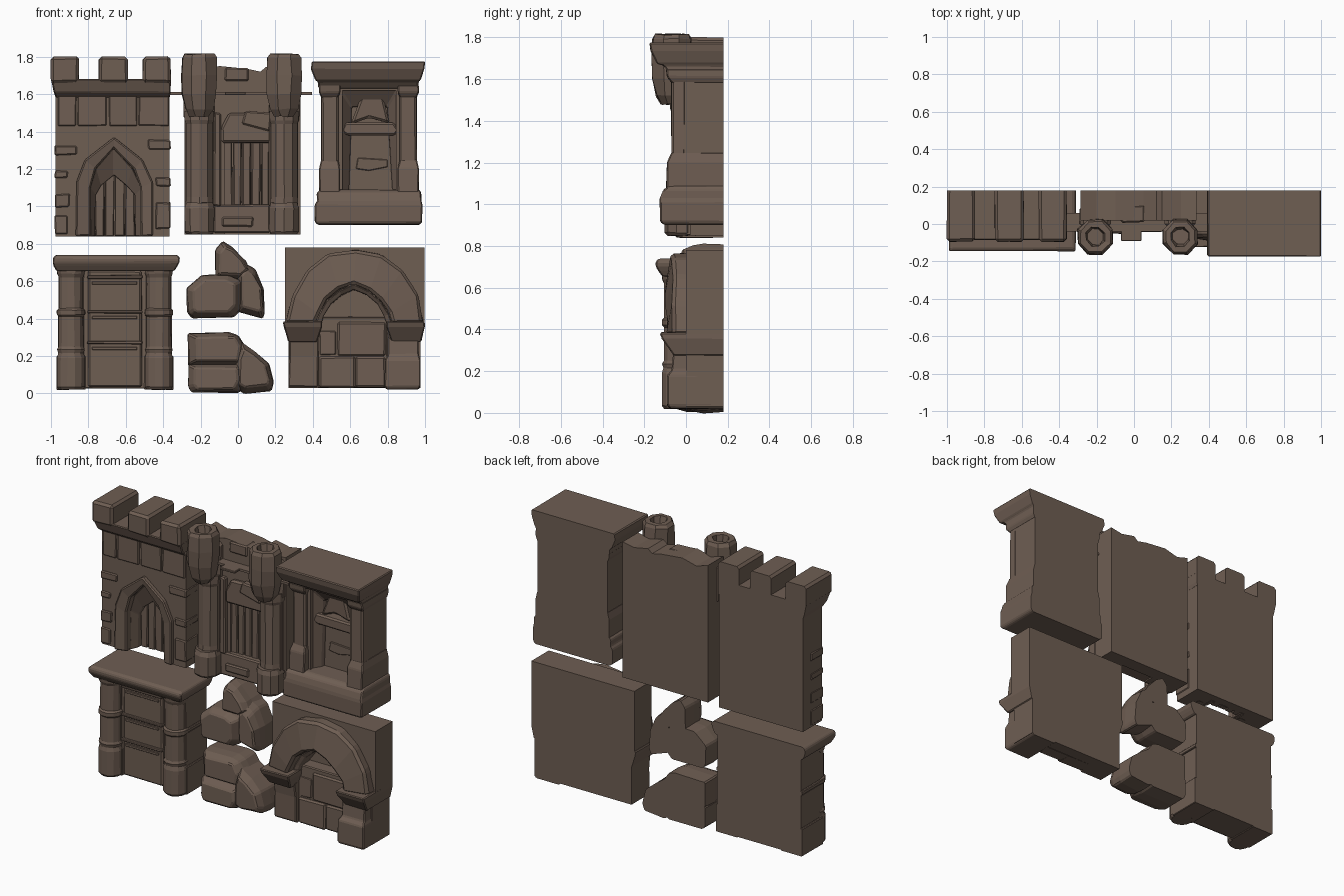
import bpy, bmesh, math, random
from mathutils import Vector

random.seed(4)
BACK = 0.18
stone_mat = bpy.data.materials.new("brown_stone")
stone_mat.diffuse_color = (0.158, 0.112, 0.086, 1)


def loft(name, loops, bevel=0.0, jitter=0.0, caps=True):
    """Skin a solid through equal-length loops; front edges chipped, back stays flat."""
    bm = bmesh.new()
    rows = [[bm.verts.new(p) for p in lp] for lp in loops]
    for a, b in zip(rows, rows[1:]):
        for i in range(len(a)):
            j = (i + 1) % len(a)
            bm.faces.new((a[i], a[j], b[j], b[i]))
    if caps:
        bm.faces.new(rows[0])
        bm.faces.new(rows[-1])
    bmesh.ops.recalc_face_normals(bm, faces=bm.faces)
    for v in bm.verts:
        if jitter and v.co.y < BACK - 0.01:
            v.co += Vector([random.uniform(-jitter, jitter) for _ in range(3)])
    if bevel:
        es = [e for e in bm.edges if min(v.co.y for v in e.verts) < BACK - 0.01
              and e.calc_face_angle(0) > 0.35]
        bmesh.ops.bevel(bm, geom=es, offset=bevel, segments=1, affect='EDGES', clamp_overlap=True)
    me = bpy.data.meshes.new(name)
    bm.to_mesh(me)
    bm.free()
    me.materials.append(stone_mat)
    ob = bpy.data.objects.new(name, me)
    bpy.context.collection.objects.link(ob)
    return ob


def prism(name, pts, y0, y1=BACK, bevel=0.0, jitter=0.0):
    """Front-view outline (x, z) extruded in depth."""
    return loft(name, [[(x, y, z) for x, z in pts] for y in (y0, y1)], bevel, jitter)


def box(name, x0, x1, z0, z1, y0, y1=BACK, bevel=0.008, jitter=0.003):
    return prism(name, [(x0, z0), (x1, z0), (x1, z1), (x0, z1)], y0, y1, bevel, jitter)


def tiers(name, levels, bevel=0.006, jitter=0.002):
    """Stack of rectangles (z, x0, x1, front y) sharing the flat back."""
    return loft(name, [[(a, BACK, z), (a, y, z), (b, y, z), (b, BACK, z)]
                       for z, a, b, y in levels], bevel, jitter)


def turned(name, cx, cy, prof, n=10, jitter=0.0):
    return loft(name, [[(cx + r * math.cos((k + .5) * math.tau / n),
                         cy + r * math.sin((k + .5) * math.tau / n), z)
                        for k in range(n)] for z, r in prof], 0, jitter)


def arch(name, outer, inner, yo, yi, yb, bevel=0.008, jitter=0.003):
    """Band swept between an outer and an inner outline."""
    return loft(name, [[(o[0], yb, o[1]), (o[0], yo, o[1]), (i[0], yi, i[1]), (i[0], yb, i[1])]
                       for o, i in zip(outer, inner)], bevel, jitter)


def rock(name, pts, front):
    cx = sum(p[0] for p in pts) / len(pts)
    cz = sum(p[1] for p in pts) / len(pts)
    loft(name, [[(cx + (x - cx) * s, y, cz + (z - cz) * s) for x, z in pts]
                for s, y in ((0.97, BACK), (1, 0.08), (0.96, front + 0.05), (0.74, front))], 0.008, 0.005)


# ---- gatehouse wall with pointed doorway (upper left) ----
out = [(-.866, .84), (-.866, 1.13), (-.82, 1.25), (-.665, 1.37), (-.51, 1.25), (-.455, 1.13), (-.455, .84)]
inn = [(-.79, .84), (-.79, 1.10), (-.76, 1.20), (-.665, 1.31), (-.56, 1.20), (-.52, 1.10), (-.52, .84)]
prism("gate_wall", [(-.975, .84)] + inn + [(-.365, .84), (-.365, 1.62), (-.975, 1.62)], -.02, .13)
box("gate_back", -.975, -.365, .84, 1.62, .12, bevel=0, jitter=0)
arch("gate_arch", out, inn, -.05, -.035, .08)
arch("gate_inner_arch", inn,
     [(-.765, .84), (-.765, 1.06), (-.73, 1.11), (-.665, 1.17), (-.60, 1.11), (-.55, 1.06), (-.55, .84)], .01, .06, .13, .004)
for k in range(4):
    box("gate_plank", -.765 + k * .054, -.715 + k * .054, .84, 1.17, .08, .13, .005)
tiers("gate_parapet", [(1.58, -.975, -.365, -.02), (1.61, -.985, -.36, -.06), (1.68, -1, -.36, -.085)])
for a, b in ((-1, -.85), (-.745, -.59), (-.51, -.36)):
    box("gate_merlon", a, b, 1.66, 1.80, -.095, bevel=.015)
for x, w in ((-.915, .10), (-.78, .15), (-.615, .15), (-.45, .16)):
    box("gate_upper_panel", x - w / 2, x + w / 2, 1.43, 1.60, -.029, .1, .005)
for x, z, w, h in ((-.945, .90, .07, .10), (-.94, 1.03, .08, .07), (-.945, 1.17, .07, .04), (-.92, 1.30, .12, .05),
                   (-.40, .95, .08, .14), (-.40, 1.13, .08, .05), (-.42, 1.33, .12, .05)):
    box("gate_brick", x - w / 2, x + w / 2, z - h / 2, z + h / 2, -.03, .1, .006)

# ---- twin tower gate with portcullis (upper middle) ----
top = [(.335, 1.74), (.25, 1.725), (.15, 1.745), (.12, 1.72), (.05, 1.735), (-.1, 1.75), (-.2, 1.725), (-.285, 1.75)]
prism("keep_wall", [(-.285, .85), (-.07, .85), (-.07, 1.36), (.17, 1.36), (.17, .85), (.335, .85)] + top, .02, .10)
prism("keep_back", [(-.285, .85), (.335, .85)] + top, .09)
for k in range(5):
    box("portcullis_bar", -.075 + k * .05, -.031 + k * .05, 1.0, 1.36, .035, .1, .006)
prism("gate_hood", [(-.09, 1.34), (.18, 1.34), (.18, 1.41), (.12, 1.50), (-.05, 1.50), (-.09, 1.42)], -.005, .1, .012, .003)
prism("hood_chip", [(.02, 1.44), (.17, 1.40), (.18, 1.50), (.04, 1.51)], -.02, .1, .008)
box("keep_sill", -.13, .17, .86, 1.01, .0)
box("sill_panel", -.085, .08, .89, .945, -.012, .1)
box("keep_slot_plate", -.07, .04, 1.595, 1.61, -.09, .05, .003, 0)
box("keep_crest", -.07, .055, 1.67, 1.74, .008, .1)
box("keep_string_bar", -.365, .395, 1.595, 1.61, -.04, .06, 0, 0)
for cx in (-.207, .247):
    turned("tower_top", cx, -.068, [(1.48, .055), (1.52, .08), (1.60, .099), (1.70, .102), (1.795, .098),
                                    (1.815, .085), (1.815, .055), (1.76, .045)], 8, .004)
    box("tower_corbel", cx - .082, cx + .082, 1.46, 1.72, -.02, .1, .02)
    turned("tower_shaft", cx, .005, [(.98, .08), (1.05, .075), (1.44, .075), (1.46, .082), (1.51, .082)], 10, .001)
    turned("tower_base", cx, -.02, [(.85, .07), (.865, .082), (.99, .084), (1.02, .074)], 10, .002)
    box("tower_root", cx - .075, cx + .075, .855, 1.5, .0, .1, 0, 0)
for x in (-.11, .185):
    box("keep_pilaster", x - .02, x + .02, 1.0, 1.5, -.01, .1)

# ---- niche with cornice (upper right) ----
prism("niche_wall", [(.445, 1.05), (.56, 1.05), (.56, 1.62), (.845, 1.62), (.845, 1.05), (.955, 1.05), (.955, 1.67), (.445, 1.67)], -.045, .11)
box("niche_back", .445, .955, .95, 1.68, .05, bevel=0, jitter=0)
tiers("niche_cornice", [(1.63, .43, .965, -.08), (1.665, .43, .965, -.11), (1.675, .415, .975, -.14), (1.735, .39, .995, -.17),
                        (1.775, .395, 1.0, -.175)])
tiers("niche_base", [(.90, .43, .97, -.105), (.915, .41, .985, -.125), (1.01, .41, .985, -.125), (1.03, .425, .98, -.12),
                     (1.07, .42, .98, -.11), (1.09, .44, .97, -.08)])
for a, b in ((.445, .535), (.865, .955)):
    box("niche_column", a, b, 1.08, 1.66, -.07, 0, .01)
    tiers("column_foot", [(1.07, a - .012, b + .012, -.095), (1.20, a - .012, b + .012, -.09), (1.25, a, b, -.068)])
    tiers("column_head", [(1.58, a, b, -.068), (1.61, a - .012, b + .012, -.09), (1.65, a - .012, b + .012, -.095)])
arch("niche_reveal", [(.545, 1.08), (.545, 1.63), (.86, 1.63), (.86, 1.08)], [(.595, 1.08), (.61, 1.53), (.80, 1.53), (.825, 1.08)], -.04, .03, .1)
prism("niche_lintel", [(.55, 1.40), (.58, 1.38), (.84, 1.38), (.86, 1.41), (.83, 1.45), (.57, 1.45)], -.015, .1, .01, .004)
prism("niche_keystone", [(.60, 1.44), (.70, 1.47), (.81, 1.44), (.77, 1.60), (.66, 1.60)], .0, .1, .012, .004)
prism("niche_ledge", [(.63, 1.20), (.70, 1.19), (.80, 1.21), (.80, 1.25), (.64, 1.26)], .042, .1, .004)

# ---- panelled wall with round columns (lower left) ----
box("panel_wall", -.955, -.365, .025, .70, -.03, bevel=.004)
box("panel_centre", -.80, -.515, .035, .66, -.05, 0, .01)
for z in (.59, .405, .24):
    box("panel_groove_bar", -.78, -.54, z - .008, z + .008, -.058, 0, .002, 0)
    box("panel_ledge", -.805, -.51, z + .022, z + .04, -.064, 0, .004)
for cx in (-.893, -.423):
    turned("wall_column", cx, -.04, [(.02, .066), (.035, .078), (.19, .078), (.215, .07), (.235, .076), (.25, .069), (.41, .068),
                                     (.42, .077), (.445, .077), (.455, .067), (.62, .067), (.64, .076), (.69, .08)], 12, .001)
    for z0, z1, w in ((.02, .2, .078), (.2, .42, .07), (.42, .445, .076), (.445, .69, .068)):
        box("column_backing", cx - w, cx + w, z0, z1, -.04, BACK, .004, .001)
tiers("wall_cap", [(.655, -.97, -.34, -.115), (.68, -.985, -.325, -.13), (.70, -.99, -.315, -.145),
                   (.725, -.99, -.31, -.145), (.74, -.975, -.325, -.13)])

# ---- boulders (lower middle) ----
rock("boulder_top", [(-.125, .61), (.03, .61), (.075, .65), (.04, .71), (-.03, .785), (-.085, .815), (-.12, .77)], -.02)
rock("boulder_left", [(-.27, .43), (-.25, .405), (-.02, .405), (.02, .45), (.02, .60), (-.05, .64), (-.19, .635), (-.275, .56)], -.05)
rock("boulder_right", [(.0, .44), (.13, .395), (.145, .43), (.135, .56), (.09, .66), (.03, .70), (.0, .66)], -.02)
rock("boulder_low_upper", [(-.27, .15), (.02, .15), (.05, .24), (.0, .315), (-.05, .325), (-.27, .32)], -.03)
rock("boulder_low_front", [(-.27, .03), (-.25, .005), (.01, .005), (.04, .06), (.03, .16), (-.27, .16)], -.05)
rock("boulder_low_right", [(-.02, .03), (.03, .0), (.18, .015), (.195, .06), (.17, .16), (.09, .225), (.01, .28), (-.02, .2)], -.04)

# ---- stone arch (lower right) ----
N = 8
ang = [math.pi - math.pi * k / N for k in range(N + 1)]
outer = [(.625 + .365 * math.cos(t), .37 + .40 * math.sin(t)) for t in ang]
inner = [(.62 + .205 * math.cos(t), .37 + .20 * max(math.sin(t), 0) ** 1.4 + (.015 if k == N // 2 else 0)) for k, t in enumerate(ang)]
slab = [(.975, .03), (.975, .36), (.998, .36), (.998, .78), (.25, .78), (.25, .36), (.27, .36)]
prism("arch_wall", [(.27, .03), (.43, .03)] + inner[1:-1] + [(.79, .03)] + slab, 0, .11)
prism("arch_back", [(.27, .03)] + slab, .10)
arch("arch_ring", outer, inner, -.07, -.095, .05, .016, .01)
mid = [(x * .86 + .087, z * .86 + .052) for x, z in inner]
arch("arch_inner_ring", inner, mid, -.03, -.01, .1, .006, .003)
box("infill_wall", .42, .80, .03, .41, .02, .11, .006)
for a, b, z0, z1, y in ((.43, .625, .03, .2, .005), (.625, .79, .03, .2, .01), (.43, .53, .2, .34, .014), (.53, .79, .2, .38, .01)):
    box("infill_block", a, b, z0, z1, y, .11, .01)
tiers("left_pier", [(.035, .27, .43, -.01), (.20, .275, .43, -.015), (.30, .275, .43, -.03)])
tiers("right_pier", [(.02, .795, .965, -.075), (.035, .785, .975, -.09), (.18, .785, .975, -.09), (.205, .80, .965, -.07),
                     (.30, .80, .965, -.06)])
for a, b in ((.27, .42), (.82, .98)):
    e = b + .03 if b < .5 else .998
    tiers("impost", [(.275, a, b, -.06), (.355, a - .025, e, -.115), (.385, a - .03, e, -.125)])
